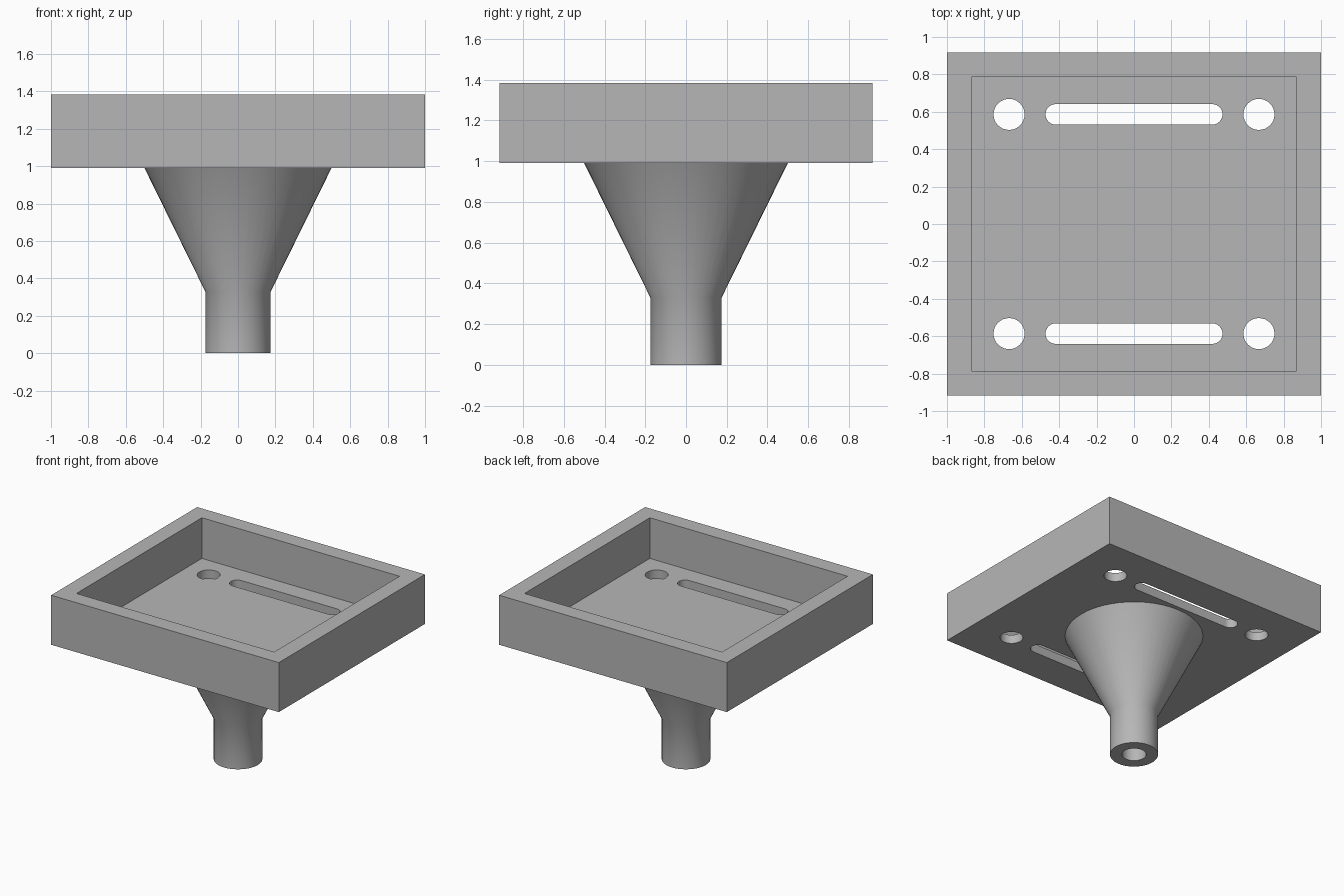
import bpy, bmesh, math
from mathutils import Matrix, Vector

default = bpy.data.objects.get("Cube")
if default:
    bpy.data.objects.remove(default, do_unlink=True)

GREY = (0.47, 0.47, 0.47, 1)
mat = bpy.data.materials.new("plain grey")
mat.use_nodes = True
mat.diffuse_color = GREY
bsdf = next(n for n in mat.node_tree.nodes if n.type == 'BSDF_PRINCIPLED')
bsdf.inputs["Base Color"].default_value = GREY

BOTTOM, FLOOR, RIM = 0.99, 1.06, 1.383


def make_object(name, bm):
    bmesh.ops.recalc_face_normals(bm, faces=bm.faces)
    mesh = bpy.data.meshes.new(name)
    bm.to_mesh(mesh)
    bm.free()
    mesh.materials.append(mat)
    obj = bpy.data.objects.new(name, mesh)
    bpy.context.collection.objects.link(obj)
    return obj


def prism(name, outline, z0, z1):
    bm = bmesh.new()
    face = bm.faces.new([bm.verts.new((x, y, z0)) for x, y in outline])
    top = bmesh.ops.extrude_face_region(bm, geom=[face])["geom"]
    verts = [v for v in top if isinstance(v, bmesh.types.BMVert)]
    bmesh.ops.translate(bm, verts=verts, vec=(0, 0, z1 - z0))
    return make_object(name, bm)


def rectangle(hx, hy):
    return [(-hx, -hy), (hx, -hy), (hx, hy), (-hx, hy)]


def stadium(cx, cy, radius, half_straight, steps=16):
    """Circle split into two half turns, pulled apart along x."""
    points = []
    for side in (1, -1):
        start = -math.pi / 2 if side == 1 else math.pi / 2
        for i in range(steps + 1 if half_straight else steps):
            a = start + math.pi * i / steps
            points.append((cx + side * half_straight + radius * math.cos(a),
                           cy + radius * math.sin(a)))
    return points


def cut(target, cutter):
    mod = target.modifiers.new(cutter.name, 'BOOLEAN')
    mod.operation = 'DIFFERENCE'
    mod.solver = 'EXACT'
    mod.object = cutter
    bpy.ops.object.select_all(action='DESELECT')
    bpy.context.view_layer.objects.active = target
    target.select_set(True)
    bpy.ops.object.modifier_apply(modifier=mod.name)
    bpy.data.objects.remove(cutter, do_unlink=True)


def smooth(obj, degrees):
    bpy.ops.object.select_all(action='DESELECT')
    bpy.context.view_layer.objects.active = obj
    obj.select_set(True)
    bpy.ops.object.shade_smooth_by_angle(angle=math.radians(degrees))


# Open tray with a recessed floor
tray = prism("tray", rectangle(1, 0.916), BOTTOM, RIM)
cut(tray, prism("recess_cutter", rectangle(0.868, 0.787), FLOOR, RIM + 0.1))

# Slot and two round holes along the front and back of the floor
for y in (-0.586, 0.586):
    cut(tray, prism("slot_cutter", stadium(0, y, 0.055, 0.418), BOTTOM - 0.1, FLOOR + 0.1))
    for x in (-0.668, 0.668):
        cut(tray, prism("hole_cutter", stadium(x, y, 0.083, 0), BOTTOM - 0.1, FLOOR + 0.1))
smooth(tray, 30)

# Conical neck and stem with a blind bore, turned around z
profile = [(0.5, BOTTOM), (0.175, 0.33), (0.175, 0), (0.088, 0), (0.088, 0.33), (0, 0.33)]
bm = bmesh.new()
verts = [bm.verts.new((r, 0, z)) for r, z in profile]
edges = [bm.edges.new(pair) for pair in zip(verts, verts[1:])]
bmesh.ops.spin(bm, geom=verts + edges, cent=(0, 0, 0), axis=(0, 0, 1),
               angle=math.tau, steps=48, use_merge=False)
bmesh.ops.remove_doubles(bm, verts=bm.verts, dist=0.0005)
stem = make_object("funnel_stem", bm)
smooth(stem, 30)
